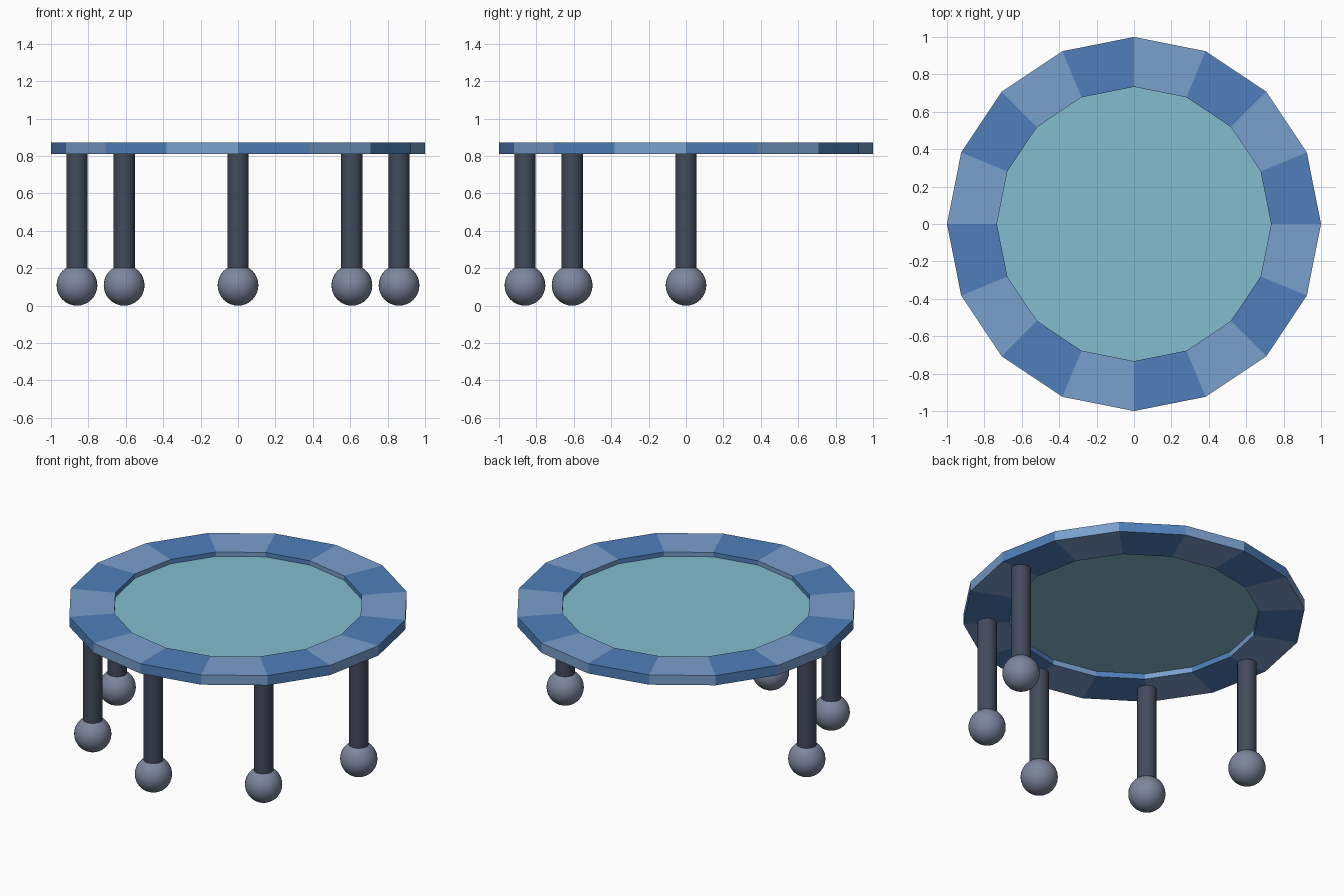
import bpy, bmesh, math

if "Cube" in bpy.data.objects:
    bpy.data.objects.remove(bpy.data.objects["Cube"])

SIDES = 16
R_OUT, R_IN = 1.0, 0.733
Z_LOW, Z_TOP, Z_PANEL = 0.81, 0.873, 0.845
LEG_R, BALL_R, LEG_RING = 0.057, 0.109, 0.861


def material(name, rgb):
    """Flat colour from 0-255 sRGB, stored as linear."""
    lin = [((c / 255 + 0.055) / 1.055) ** 2.4 for c in rgb]
    m = bpy.data.materials.new(name)
    m.diffuse_color = (*lin, 1.0)
    m.use_nodes = True
    m.node_tree.nodes["Principled BSDF"].inputs["Base Color"].default_value = m.diffuse_color
    return m


dark_blue = material("dark blue", (79, 127, 186))
light_blue = material("light blue", (122, 160, 206))
teal = material("pale teal", (130, 189, 205))
charcoal = material("charcoal", (65, 74, 92))
grey = material("slate grey", (124, 134, 157))


def add_object(name, bm, mats):
    mesh = bpy.data.meshes.new(name)
    bm.to_mesh(mesh)
    bm.free()
    for m in mats:
        mesh.materials.append(m)
    ob = bpy.data.objects.new(name, mesh)
    bpy.context.collection.objects.link(ob)
    return ob


def polygon(bm, r, z):
    step = 2 * math.pi / SIDES
    return [bm.verts.new((r * math.cos(i * step), r * math.sin(i * step), z))
            for i in range(SIDES)]


# Padded rim: square-section ring whose segments alternate in colour
bm = bmesh.new()
loops = [polygon(bm, r, z) for r, z in
         ((R_OUT, Z_LOW), (R_OUT, Z_TOP), (R_IN, Z_TOP), (R_IN, Z_LOW))]
for k in range(4):
    a, b = loops[k], loops[(k + 1) % 4]
    for i in range(SIDES):
        j = (i + 1) % SIDES
        face = bm.faces.new((a[i], a[j], b[j], b[i]))
        face.material_index = i % 2
bmesh.ops.recalc_face_normals(bm, faces=bm.faces)
add_object("rim", bm, [dark_blue, light_blue])

# Thin centre panel, recessed between the top and bottom of the rim
bm = bmesh.new()
bm.faces.new(polygon(bm, R_IN, Z_PANEL))
add_object("centre_panel", bm, [teal])

# Five legs around the front half, each ending in a ball foot
for n in range(5):
    ang = math.pi + n * math.pi / 4
    x, y = LEG_RING * math.cos(ang), LEG_RING * math.sin(ang)
    bpy.ops.mesh.primitive_cylinder_add(
        vertices=32, radius=LEG_R, depth=Z_LOW - BALL_R,
        location=(x, y, (Z_LOW + BALL_R) / 2))
    leg = bpy.context.object
    leg.name = f"leg_{n + 1}"
    leg.data.materials.append(charcoal)
    bpy.ops.object.shade_smooth_by_angle()

    bpy.ops.mesh.primitive_uv_sphere_add(
        segments=32, ring_count=16, radius=BALL_R, location=(x, y, BALL_R))
    foot = bpy.context.object
    foot.name = f"ball_foot_{n + 1}"
    foot.data.materials.append(grey)
    bpy.ops.object.shade_smooth()
